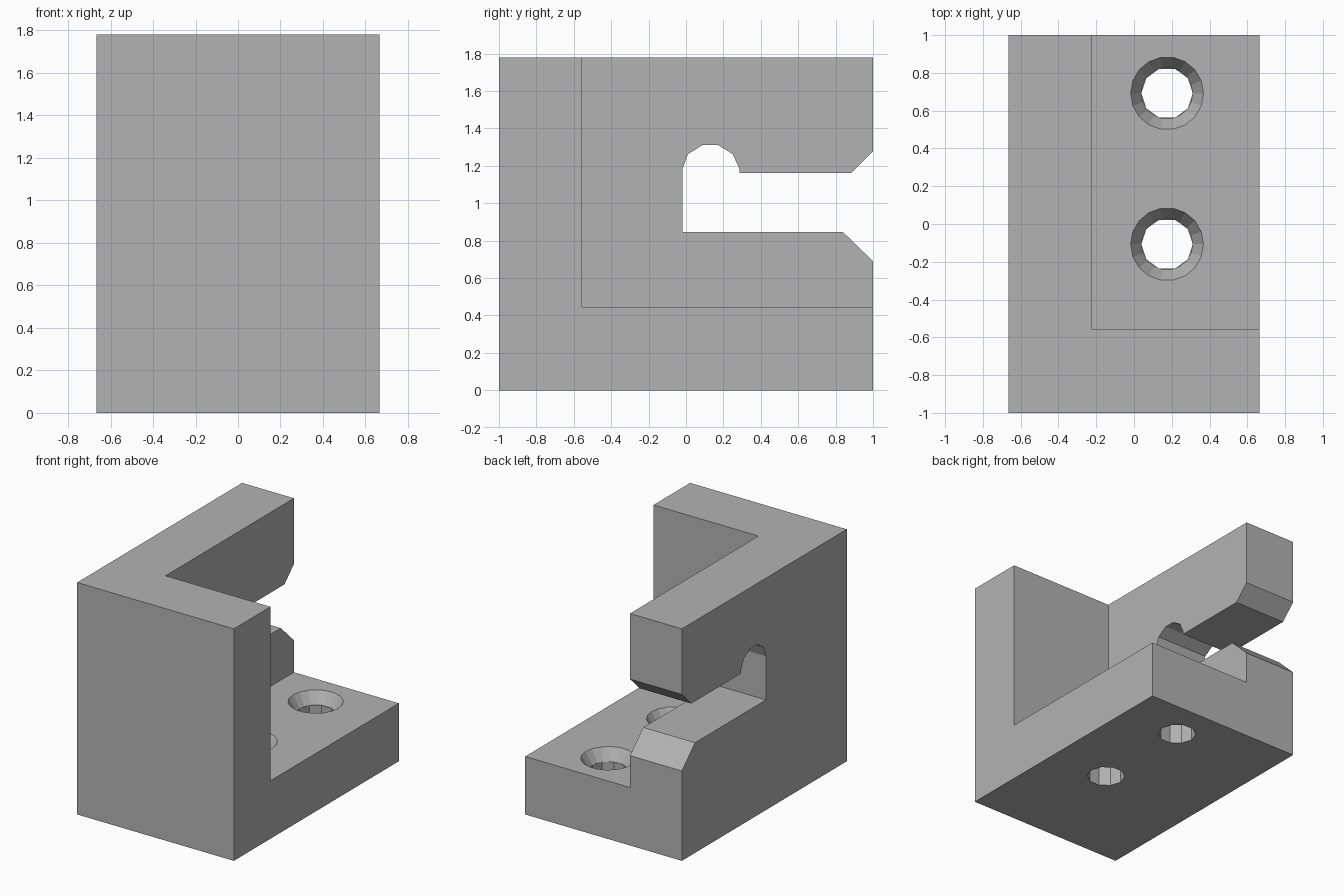
import bpy, bmesh
from mathutils import Matrix, Vector

if "Cube" in bpy.data.objects:
    bpy.data.objects.remove(bpy.data.objects["Cube"], do_unlink=True)

W, D, H = 0.665, 1.0, 1.78            # half width, half depth, height
WALL_X, WALL_Y, FLOOR = -0.225, -0.557, 0.445


def finish(name, bm, cutter=False):
    bmesh.ops.recalc_face_normals(bm, faces=bm.faces)
    mesh = bpy.data.meshes.new(name)
    bm.to_mesh(mesh)
    bm.free()
    obj = bpy.data.objects.new(name, mesh)
    bpy.context.collection.objects.link(obj)
    if cutter:
        obj.hide_render = True
    return obj


def box(name, lo, hi, cutter=False):
    lo, hi = Vector(lo), Vector(hi)
    bm = bmesh.new()
    bmesh.ops.create_cube(bm, size=1, matrix=Matrix.Translation((lo + hi) / 2)
                          @ Matrix.Diagonal((*(hi - lo), 1)))
    return finish(name, bm, cutter)


def frustum(name, centre, z0, z1, r0, r1, sides):
    bm = bmesh.new()
    bmesh.ops.create_cone(bm, cap_ends=True, segments=sides, radius1=r0, radius2=r1,
                          depth=z1 - z0,
                          matrix=Matrix.Translation((*centre, (z0 + z1) / 2))
                          @ Matrix.Rotation(1.5707963, 4, 'Z'))
    return finish(name, bm, True)


def extrude_x(name, profile, x0, x1):
    bm = bmesh.new()
    face = bm.faces.new([bm.verts.new((x0, y, z)) for y, z in profile])
    out = bmesh.ops.extrude_face_region(bm, geom=[face])
    moved = [v for v in out["geom"] if isinstance(v, bmesh.types.BMVert)]
    bmesh.ops.translate(bm, verts=moved, vec=(x1 - x0, 0, 0))
    return finish(name, bm, True)


# Solid block, later hollowed into a floor and two walls
body = box("bracket_body", (-W, -D, 0), (W, D, H))
cutters = [box("corner_cutter", (WALL_X, WALL_Y, FLOOR), (1, 1.3, 2.1), True)]

# Keyhole slot with a flared mouth in the left-hand wall
slot = [(1.2, 1.475), (0.885, 1.163), (0.285, 1.163), (0.285, 1.185), (0.25, 1.262),
        (0.17, 1.312), (0.09, 1.312), (0.01, 1.262), (-0.02, 1.18), (-0.02, 0.845),
        (0.84, 0.845), (1.2, 0.496)]
cutters.append(extrude_x("slot_cutter", slot, -0.9, WALL_X + 0.02))

# Countersunk screw holes in the floor
SINK, R_HOLE, R_RIM = 0.09, 0.136, 0.193
slope = (R_RIM - R_HOLE) / SINK
for i, y in enumerate((-0.107, 0.692)):
    centre = (0.175, y)
    cutters.append(frustum(f"hole_cutter_{i}", centre, -0.1, FLOOR + 0.1, R_HOLE, R_HOLE, 10))
    cutters.append(frustum(f"countersink_cutter_{i}", centre, FLOOR - SINK, FLOOR + 0.05,
                           R_HOLE, R_RIM + slope * 0.05, 18))

for cutter in cutters:
    mod = body.modifiers.new(cutter.name, 'BOOLEAN')
    mod.operation, mod.solver, mod.object = 'DIFFERENCE', 'EXACT', cutter

# Bake the cuts and remove the helpers
bpy.context.view_layer.update()
graph = bpy.context.evaluated_depsgraph_get()
cut_mesh = bpy.data.meshes.new_from_object(body.evaluated_get(graph))
body.modifiers.clear()
body.data = cut_mesh
for cutter in cutters:
    bpy.data.objects.remove(cutter, do_unlink=True)

# Plain grey finish, flat shaded
grey = bpy.data.materials.new("grey")
grey.use_nodes = True
colour = (0.45, 0.45, 0.45, 1)
grey.diffuse_color = colour
grey.node_tree.nodes["Principled BSDF"].inputs["Base Color"].default_value = colour
body.data.materials.clear()
body.data.materials.append(grey)
for poly in body.data.polygons:
    poly.material_index = 0
    poly.use_smooth = False
